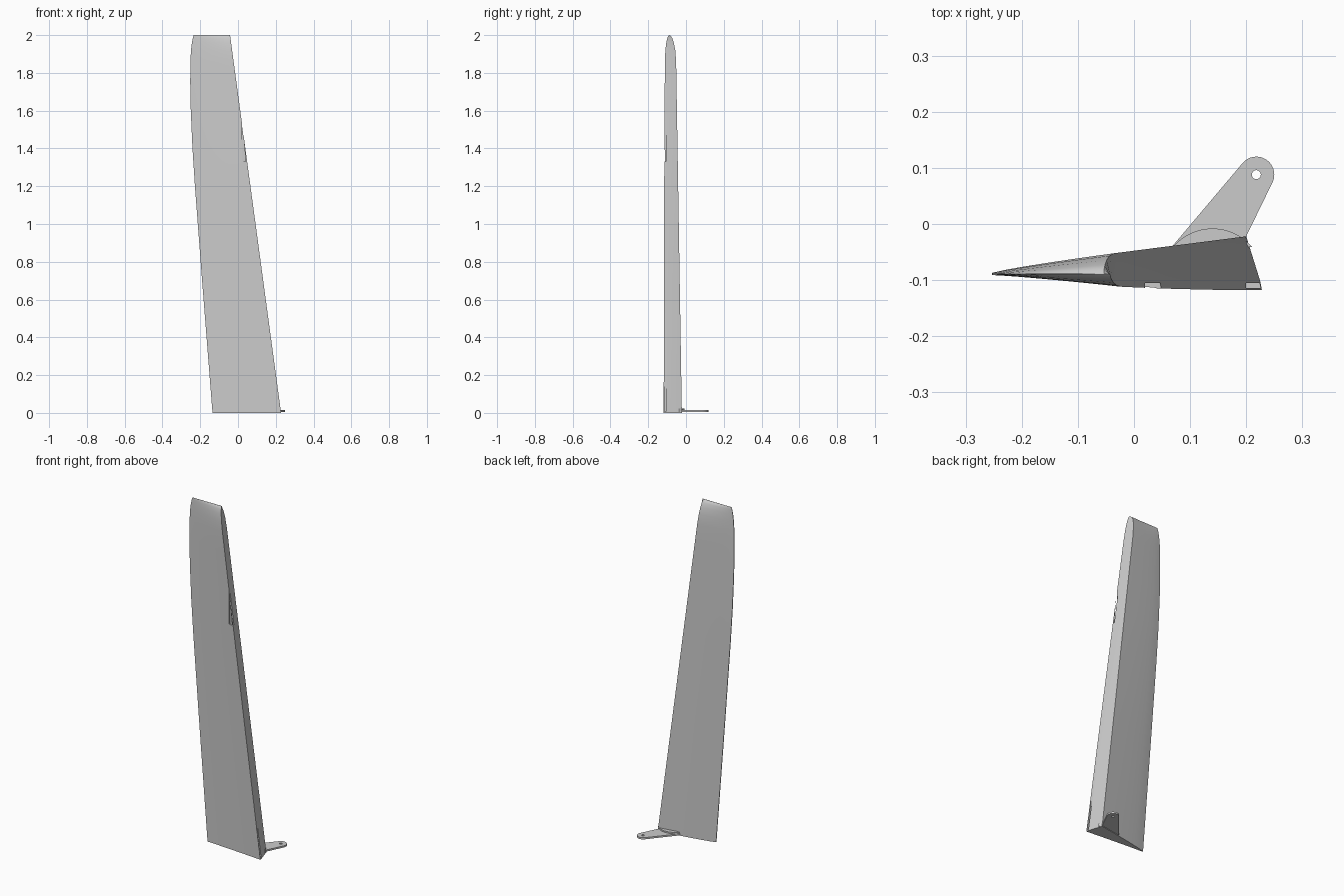
import bpy, bmesh, math

cube = bpy.data.objects.get("Cube")
if cube:
    bpy.data.objects.remove(cube, do_unlink=True)

grey = bpy.data.materials.new("light grey")
grey.use_nodes = True
COLOUR = (0.6, 0.6, 0.6, 1)
grey.diffuse_color = COLOUR
grey.node_tree.nodes["Principled BSDF"].inputs["Base Color"].default_value = COLOUR


def make(name, bm):
    bmesh.ops.recalc_face_normals(bm, faces=bm.faces)
    mesh = bpy.data.meshes.new(name)
    bm.to_mesh(mesh)
    bm.free()
    mesh.materials.append(grey)
    ob = bpy.data.objects.new(name, mesh)
    bpy.context.collection.objects.link(ob)
    return ob


def prism(name, outline, z0, z1):
    bm = bmesh.new()
    face = bm.faces.new([bm.verts.new((x, y, z0)) for x, y in outline])
    top = bmesh.ops.extrude_face_region(bm, geom=[face])["geom"]
    for v in top:
        if isinstance(v, bmesh.types.BMVert):
            v.co.z = z1
    return make(name, bm)


def box(name, x0, x1, y0, y1, z0, z1):
    return prism(name, [(x0, y0), (x1, y0), (x1, y1), (x0, y1)], z0, z1)


def arc(cx, cy, r, a0, a1, n):
    return [(cx + r * math.cos(math.radians(a0 + (a1 - a0) * i / n)),
             cy + r * math.sin(math.radians(a0 + (a1 - a0) * i / n))) for i in range(n + 1)]


def cut(ob, cutter):
    cutter.hide_render = True
    mod = ob.modifiers.new("cut", 'BOOLEAN')
    mod.operation, mod.solver, mod.object = 'DIFFERENCE', 'EXACT', cutter
    bpy.context.view_layer.objects.active = ob
    bpy.ops.object.modifier_apply(modifier=mod.name)
    bpy.data.objects.remove(cutter, do_unlink=True)


def smooth(ob):
    bpy.ops.object.select_all(action='DESELECT')
    ob.select_set(True)
    bpy.context.view_layer.objects.active = ob
    bpy.ops.object.shade_smooth_by_angle(angle=math.radians(30))


def lerp(a, b, t):
    return a + (b - a) * t


# Tapered panel: wedge sections lofted upward, closing in a rounded tip
TRAILING = [(0, -.135), (.7, -.19), (1.2, -.228), (1.4, -.241), (1.6, -.25), (1.75, -.253),
            (1.86, -.252), (1.92, -.249), (1.96, -.244), (1.985, -.239), (1.996, -.236), (2, -.234)]
MID_Y, STEPS = -.089, 10
bm = bmesh.new()
rings = []
for z, x_te in TRAILING:
    s = z / 1.97
    tip = max(0, (z - 1.86) / .14)
    squash = max(.03, math.sqrt(max(0, 1 - tip ** 2)))
    back_x, back_y = lerp(.2, -.05, s), lerp(-.022, -.054, s)
    front_x, front_y = lerp(.228, -.038, s), lerp(-.118, -.111, s ** 2)
    ring = []
    for i in range(STEPS + 1):
        t = i / STEPS
        ring.append((lerp(x_te, back_x, t), lerp(MID_Y + .002, back_y, t ** .85)))
    ring.append((lerp(back_x, front_x, .88), lerp(back_y, front_y, .82)))
    for i in range(STEPS, -1, -1):
        t = i / STEPS
        ring.append((lerp(x_te, front_x, t), lerp(MID_Y - .002, front_y, t ** 1.2)))
    rings.append([bm.verts.new((x, MID_Y + (y - MID_Y) * squash, z)) for x, y in ring])
count = len(rings[0])
for low, high in zip(rings, rings[1:]):
    for i in range(count):
        j = (i + 1) % count
        bm.faces.new((low[i], low[j], high[j], high[i]))
bm.faces.new(rings[0])
bm.faces.new(rings[-1])
panel = make("tapered_panel", bm)

# Hinge slots along the thick edge
for x, z0, z1 in ((.2, .008, .23), (.02, 1.33, 1.55)):
    cut(panel, box("slot_cutter", x, x + .1, -.114, -.105, z0, z1))
smooth(panel)

# Control arm with a rounded, drilled end
arm = prism("control_arm", [(.11, -.06), (.19, -.06), (.2, -.022)]
            + arc(.218, .088, .032, -25, 138, 24) + [(.068, -.04)], .004, .014)
cut(arm, prism("hole_cutter", arc(.218, .088, .008, 0, 345, 23), -.1, .1))
smooth(arm)

# Rounded pad joining the arm to the panel
pad = prism("arm_pad", arc(.14, -.1, .092, 40, 140, 24), .004, .022)
smooth(pad)
